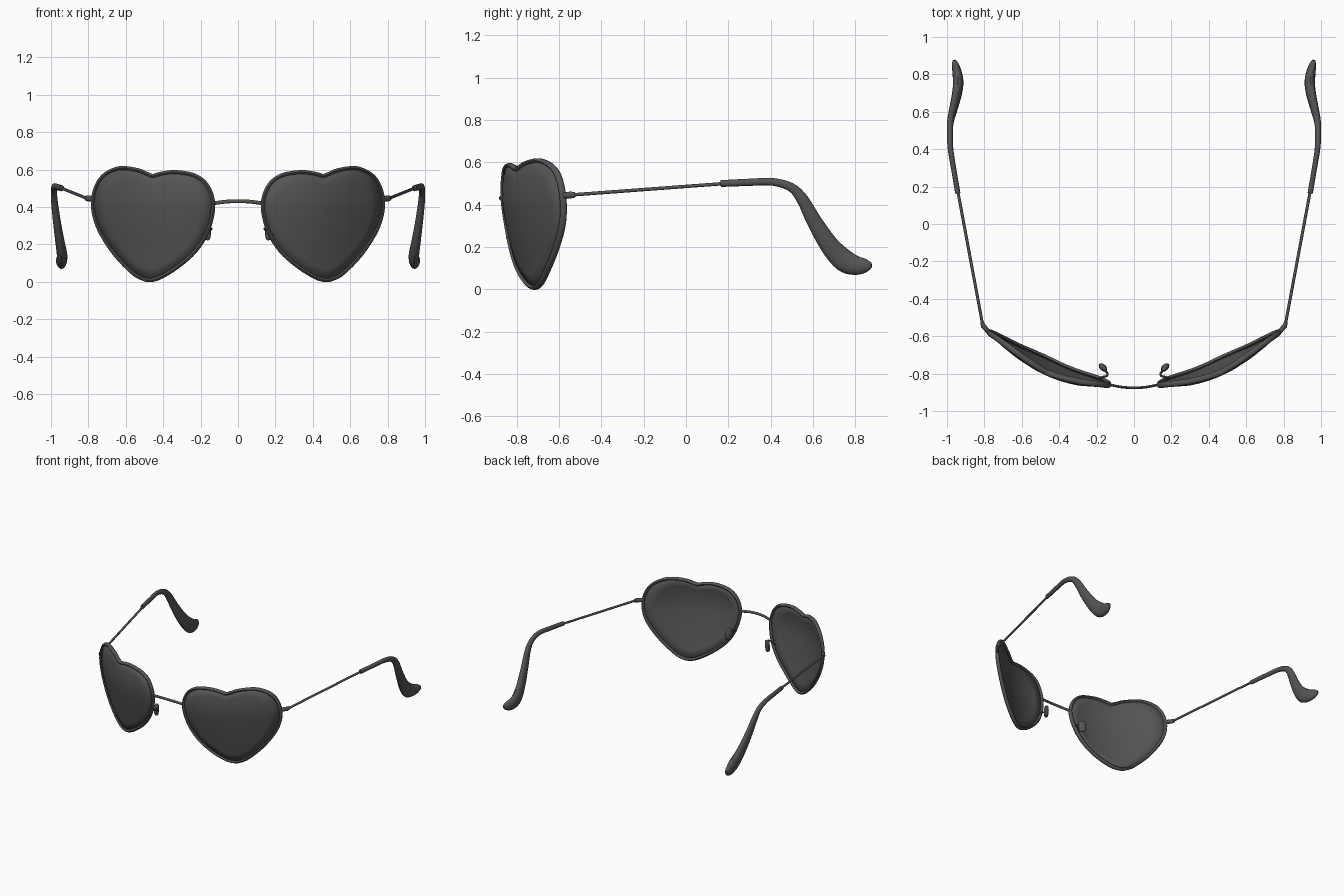
import bpy, bmesh, math
from mathutils import Vector

if "Cube" in bpy.data.objects:
    bpy.data.objects.remove(bpy.data.objects["Cube"])

dark = bpy.data.materials.new("dark_grey")
dark.diffuse_color = (.09, .09, .09, 1)
dark.use_nodes = True
dark.node_tree.nodes["Principled BSDF"].inputs["Base Color"].default_value = dark.diffuse_color


def finish(name, bm, mirror=True, angle=40):
    bmesh.ops.recalc_face_normals(bm, faces=bm.faces)
    me = bpy.data.meshes.new(name)
    bm.to_mesh(me)
    bm.free()
    me.materials.append(dark)
    ob = bpy.data.objects.new(name, me)
    bpy.context.collection.objects.link(ob)
    bpy.ops.object.select_all(action='DESELECT')
    ob.select_set(True)
    bpy.context.view_layer.objects.active = ob
    bpy.ops.object.shade_smooth_by_angle(angle=math.radians(angle))
    if mirror:
        ob.modifiers.new("Mirror", 'MIRROR').use_mirror_merge = False
    return ob


def spline(pts, steps, closed=False):
    """Smooth curve through points of any dimension."""
    n, out = len(pts), []
    get = (lambda i: pts[i % n]) if closed else (lambda i: pts[max(0, min(n - 1, i))])
    for i in range(n if closed else n - 1):
        for k in range(steps):
            t = k / steps
            out.append(tuple(0.5 * (2 * b + (c - a) * t + (2 * a - 5 * b + 4 * c - d) * t * t
                                    + (3 * b - a - 3 * c + d) * t ** 3)
                             for a, b, c, d in zip(get(i - 1), get(i), get(i + 1), get(i + 2))))
    if not closed:
        out.append(tuple(pts[-1]))
    return out


def loft(name, path, ref, closed=False, sides=12, mirror=True):
    """Elliptical tube; path rows are x, y, z, radius along ref, radius across."""
    bm, rings, n = bmesh.new(), [], len(path)
    ref = Vector(ref)
    for i, (x, y, z, ra, rb) in enumerate(path):
        a = path[(i - 1) % n if closed else max(i - 1, 0)]
        b = path[(i + 1) % n if closed else min(i + 1, n - 1)]
        t = (Vector(b[:3]) - Vector(a[:3])).normalized()
        across = t.cross(ref).normalized()
        along = across.cross(t)
        rings.append([bm.verts.new(Vector((x, y, z)) + along * ra * math.cos(u) + across * rb * math.sin(u))
                      for u in (2 * math.pi * k / sides for k in range(sides))])
    for i in range(n if closed else n - 1):
        r, s = rings[i], rings[(i + 1) % n]
        for k in range(sides):
            j = (k + 1) % sides
            bm.faces.new((r[k], r[j], s[j], s[k]))
    if not closed:
        bm.faces.new(rings[0])
        bm.faces.new(rings[-1])
    return finish(name, bm, mirror)


def wrap(x, z):
    """Depth of the curved lens surface."""
    tilt = .25 * (math.hypot(z - .45, .1) - .1)
    return -.86 + .162 * (x - .13) + .88 * (x - .13) * (x - .47) + tilt


# heart outline
heart = [(.457, .575), (.487, .586), (.54, .607), (.634, .618), (.714, .586), (.762, .527),
         (.785, .44), (.775, .345), (.737, .25), (.662, .137), (.572, .043), (.520, .010),
         (.473, -.002), (.41, .015), (.313, .076), (.222, .158), (.157, .26), (.125, .377),
         (.130, .463), (.168, .537), (.233, .58), (.33, .596), (.393, .59), (.43, .582)]
CX, CZ = .457, .32
outline = [(CX + (x - CX) * .972, CZ + (z - CZ) * .967) for x, z in spline(heart, 4, True)]

# rims
loft("rim", [(x, wrap(x, z), z, .016, .011) for x, z in outline], (0, 1, 0), True, 10)

# lenses: concentric heart rings on the curved surface
bm = bmesh.new()
rings = []
for f in (1, .8, .6, .4, .2):
    ring = []
    for px, pz in outline:
        x, z = CX + (px - CX) * f, CZ + (pz - CZ) * f
        ring.append(bm.verts.new((x, wrap(x, z), z)))
    rings.append(ring)
n = len(outline)
for r, s in zip(rings, rings[1:]):
    for k in range(n):
        bm.faces.new((r[k], r[(k + 1) % n], s[(k + 1) % n], s[k]))
mid = bm.verts.new((CX, wrap(CX, CZ), CZ))
for k in range(n):
    bm.faces.new((rings[-1][k], rings[-1][(k + 1) % n], mid))
lens = finish("lens", bm)
sol = lens.modifiers.new("Thickness", 'SOLIDIFY')
sol.thickness, sol.offset = .01, 0

# bridge
loft("bridge", [p + (.010, .007) for p in spline(
    [(-.14, -.857, .418), (-.07, -.871, .428), (0, -.876, .431), (.07, -.871, .428), (.14, -.857, .418)], 5)],
    (0, 0, 1), mirror=False)

# nose pad wires and pads
loft("nose_pad_wire", [p + (.006, .006) for p in spline(
    [(.170, -.845, .24), (.186, -.832, .255), (.174, -.82, .275), (.146, -.812, .285),
     (.144, -.795, .28), (.168, -.775, .265)], 5)], (0, 0, 1), sides=8)
loft("nose_pad", spline(
    [(.162, -.768, .306, .006, .010), (.163, -.768, .300, .014, .022), (.166, -.767, .265, .017, .027),
     (.169, -.767, .230, .014, .022), (.170, -.767, .223, .006, .010)], 4), (-.7, .7, 0))

# hinges
loft("hinge", [(.772, -.585, .443, .011, .011), (.788, -.565, .444, .016, .013),
               (.806, -.545, .446, .016, .013), (.812, -.525, .447, .013, .010)], (0, 0, 1))

# temple wires
loft("temple_wire", [(.808, -.545, .446, .008, .008), (.943, .18, .5, .008, .008)], (1, 0, 0))

# ear tips
loft("ear_tip", spline(
    [(.942, .165, .500, .014, .016), (.965, .30, .506, .014, .017), (.982, .41, .508, .015, .018),
     (.984, .497, .482, .016, .021), (.981, .55, .425, .018, .028), (.968, .607, .320, .021, .036),
     (.951, .678, .208, .025, .045), (.940, .745, .138, .028, .053), (.944, .80, .114, .026, .046),
     (.955, .85, .113, .019, .032), (.962, .876, .116, .008, .012)], 4), (1, 0, 0), sides=16)
